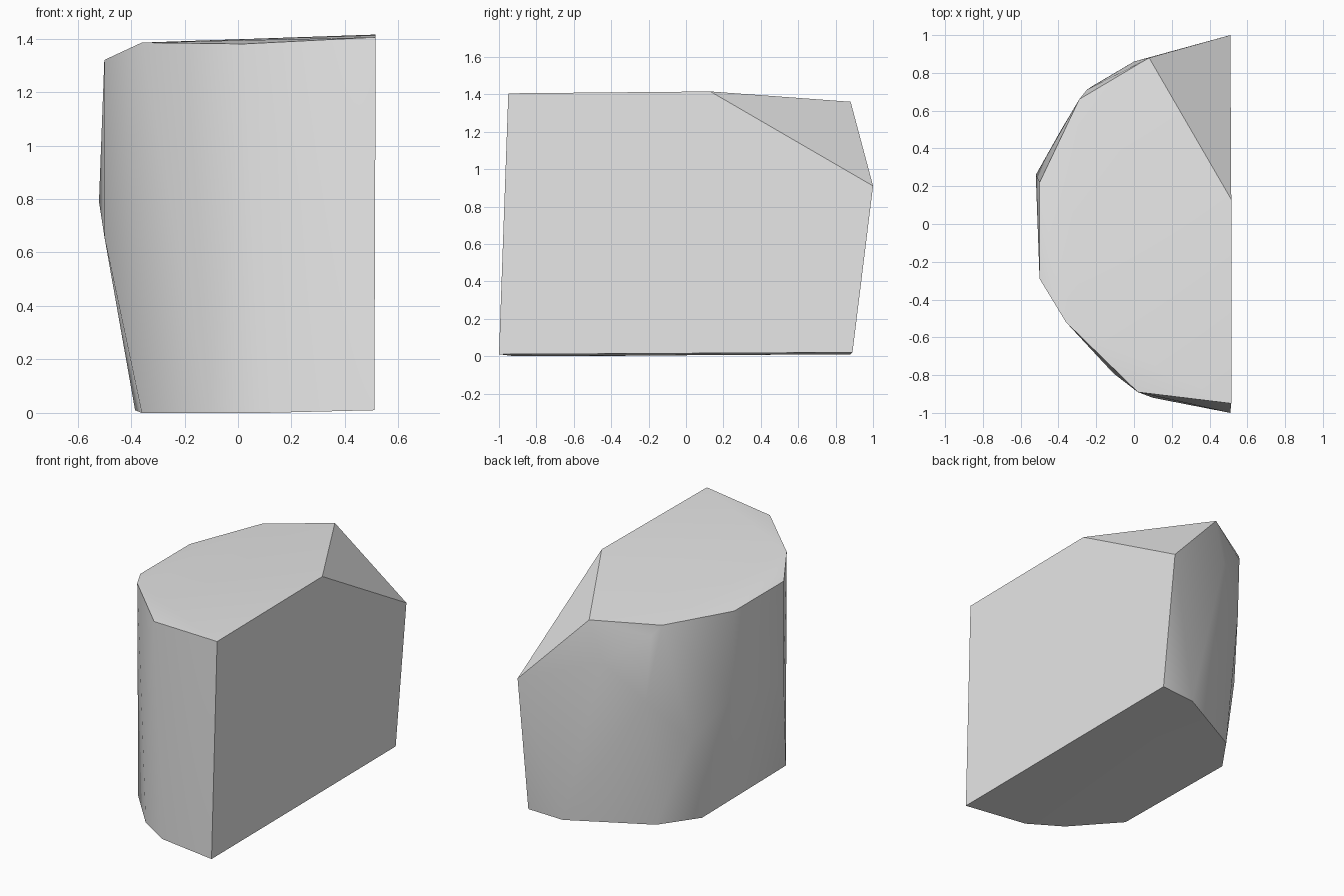
import bpy
import bmesh
import math

# Remove only the default cube
default_cube = bpy.data.objects.get("Cube")
if default_cube is not None:
    bpy.data.objects.remove(default_cube, do_unlink=True)


def make_material(name, colour):
    """Create one flat material, visible in viewport and render."""
    material = bpy.data.materials.new(name)
    material.use_nodes = True
    material.diffuse_color = colour
    shader = material.node_tree.nodes["Principled BSDF"]
    shader.inputs["Base Color"].default_value = colour
    return material


def make_hull(name, outlines, material, sharp_angle):
    """Wrap a convex skin around several outlines and shade it."""
    mesh = bpy.data.meshes.new(name)
    bm = bmesh.new()
    for outline in outlines:
        for corner in outline:
            bm.verts.new(corner)

    # Skin the corners, then drop anything left inside
    bmesh.ops.convex_hull(bm, input=list(bm.verts))
    loose = [vert for vert in bm.verts if not vert.link_faces]
    bmesh.ops.delete(bm, geom=loose, context="VERTS")

    # Merge coplanar triangles into clean flat faces
    bmesh.ops.dissolve_limit(bm, angle_limit=math.radians(1),
                             verts=list(bm.verts), edges=list(bm.edges))
    bmesh.ops.recalc_face_normals(bm, faces=list(bm.faces))
    bm.to_mesh(mesh)
    bm.free()

    mesh.materials.append(material)
    block = bpy.data.objects.new(name, mesh)
    bpy.context.collection.objects.link(block)
    bpy.ops.object.select_all(action="DESELECT")
    block.select_set(True)
    bpy.context.view_layer.objects.active = block
    bpy.ops.object.shade_smooth_by_angle(angle=math.radians(sharp_angle))
    return block


# Base outline, from the flat side around the front to the back
base_outline = [
    (.51, -1, .01), (.1, -.92, 0), (-.11, -.79, 0), (-.36, -.51, 0),
    (-.385, .385, .01), (-.22, .62, .01), (.27, .88, .01), (.51, .89, .02),
]

# Bulge of the rounded side, with the low corner of the cut-off back
middle_outline = [
    (-.5, -.29, .66), (-.52, .26, .79), (-.385, .5, .55),
    (-.22, .73, .85), (0, .86, 1.1), (.51, 1, .91),
]

# Top outline, dropping along the rounded side
top_outline = [
    (.515, -.95, 1.405), (.02, -.89, 1.38), (-.36, -.52, 1.385),
    (-.5, -.29, 1.32), (-.5, .22, 1.32), (-.29, .66, 1.34),
    (-.25, .71, 1.28), (.08, .88, 1.36), (.515, .13, 1.415),
]

# The half-round solid block
plain_grey = make_material("plain_grey", (.8, .8, .8, 1))
make_hull("half_round_block", [base_outline, middle_outline, top_outline],
          plain_grey, sharp_angle=40)
